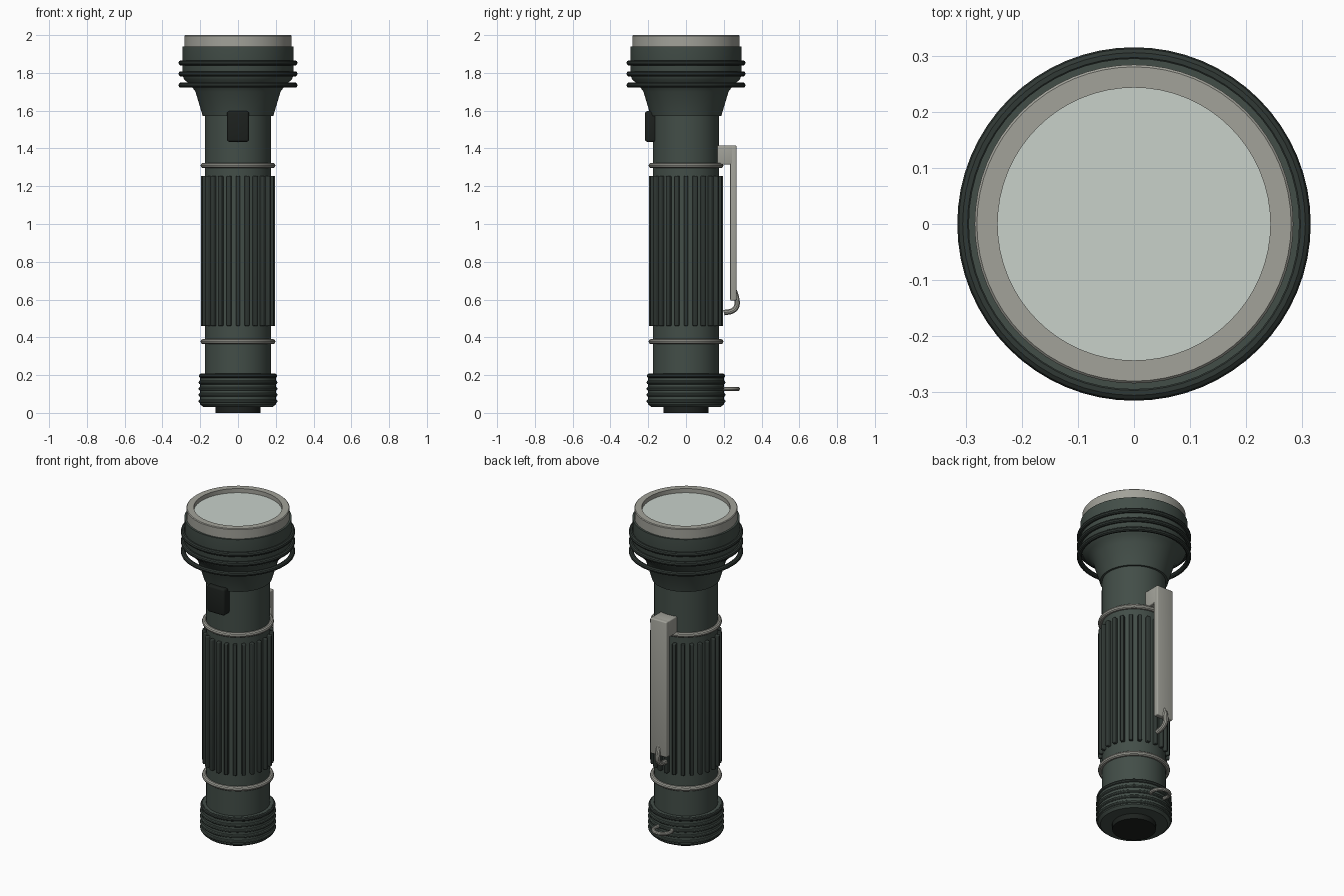
import bpy
from math import pi, sin, cos, radians

if "Cube" in bpy.data.objects:
    bpy.data.objects.remove(bpy.data.objects["Cube"])


def material(name, rgb):
    m = bpy.data.materials.new(name)
    m.diffuse_color = (*rgb, 1)
    m.use_nodes = True
    m.node_tree.nodes["Principled BSDF"].inputs["Base Color"].default_value = m.diffuse_color
    return m


GREEN = material("olive_green", (0.055, 0.075, 0.064))
DARK = material("dark_green", (0.03, 0.04, 0.035))
BLACK = material("black_rubber", (0.012, 0.015, 0.013))
METAL = material("grey_metal", (0.36, 0.36, 0.32))
GLASS = material("lens_glass", (0.58, 0.64, 0.59))


def finish(ob, name, mat, smooth=True):
    ob.name = name
    ob.data.materials.append(mat)
    if smooth:
        bpy.ops.object.select_all(action='DESELECT')
        ob.select_set(True)
        bpy.context.view_layer.objects.active = ob
        bpy.ops.object.shade_smooth_by_angle(angle=radians(30))
    return ob


def lathe(name, profile, mat, n=64, closed=False):
    """Spin (radius, z) points, listed bottom to top, around z."""
    verts = [(r * cos(2 * pi * i / n), r * sin(2 * pi * i / n), z)
             for r, z in profile for i in range(n)]
    k = len(profile)
    faces = []
    for j in range(k if closed else k - 1):
        a, b = j * n, (j + 1) % k * n
        for i in range(n):
            i2 = (i + 1) % n
            faces.append((a + i, a + i2, b + i2, b + i))
    if not closed:
        faces.append(tuple(reversed(range(n))))
        faces.append(tuple(range((k - 1) * n, k * n)))
    me = bpy.data.meshes.new(name)
    me.from_pydata(verts, [], faces)
    ob = bpy.data.objects.new(name, me)
    bpy.context.collection.objects.link(ob)
    return finish(ob, name, mat)


def ring(name, major, minor, z, mat, y=0, n=64):
    bpy.ops.mesh.primitive_torus_add(major_radius=major, minor_radius=minor,
                                     major_segments=n, minor_segments=10,
                                     location=(0, y, z))
    return finish(bpy.context.object, name, mat)


def box(name, lo, hi, mat, bevel=0.0, turn=0.0):
    """Box between two corners, then turned about the z axis of the model."""
    c = [(a + b) / 2 for a, b in zip(lo, hi)]
    x, y = c[0] * cos(turn) - c[1] * sin(turn), c[0] * sin(turn) + c[1] * cos(turn)
    bpy.ops.mesh.primitive_cube_add(size=1, location=(x, y, c[2]), rotation=(0, 0, turn))
    ob = bpy.context.object
    ob.scale = [b - a for a, b in zip(lo, hi)]
    bpy.ops.object.transform_apply(location=False, rotation=False, scale=True)
    if bevel:
        mod = ob.modifiers.new("bevel", 'BEVEL')
        mod.width, mod.segments = bevel, 3
        bpy.ops.object.modifier_apply(modifier=mod.name)
    return finish(ob, name, mat)


# Barrel and tail
lathe("barrel", [(0.175, 0.18), (0.175, 1.60)], GREEN)
lathe("tail_cap", [(0.185, 0.032), (0.2, 0.045), (0.2, 0.2), (0.193, 0.208)], GREEN)
for i in range(4):
    ring(f"tail_thread_{i + 1}", 0.199, 0.01, 0.062 + 0.033 * i, GREEN)
ring("tail_cap_rim", 0.195, 0.012, 0.196, DARK)
lathe("tail_button", [(0.12, 0.0), (0.12, 0.04)], BLACK, 48)

# Grip ribs
RIBS = 24
for i in range(RIBS):
    box(f"grip_rib_{i + 1}", (-0.011, 0.165, 0.46), (0.011, 0.197, 1.255), DARK,
        0.005, 2 * pi * i / RIBS)

# Metal bands at the ends of the grip
ring("lower_band", 0.184, 0.014, 0.377, METAL)
ring("upper_band", 0.184, 0.014, 1.31, METAL)

# Flared head
lathe("head", [(0.187, 1.573), (0.225, 1.70), (0.25, 1.735), (0.285, 1.765),
               (0.295, 1.79), (0.295, 1.94)], GREEN)
for i, z in enumerate((1.735, 1.795, 1.853)):
    ring(f"head_ring_{i + 1}", 0.301, 0.014, z, DARK)

# Bezel and lens
lathe("bezel", [(0.243, 1.93), (0.284, 1.93), (0.284, 1.996), (0.28, 2.0),
                (0.243, 2.0)], METAL, closed=True)
lathe("lens", [(0.244, 1.935), (0.244, 1.975)], GLASS)

# Slide switch on the front
box("switch", (-0.058, -0.217, 1.435), (0.058, -0.155, 1.597), BLACK, 0.012)

# Belt clip on the back
box("clip_bracket", (-0.055, 0.16, 1.315), (0.055, 0.25, 1.416), METAL, 0.006)
box("clip_strip", (-0.055, 0.234, 0.595), (0.055, 0.267, 1.416), METAL, 0.006)

# Bent wire hook at the foot of the clip
curve = bpy.data.curves.new("clip_hook", 'CURVE')
curve.dimensions = '3D'
curve.bevel_depth, curve.bevel_resolution = 0.015, 3
curve.use_fill_caps = True
path = [(0.25, 0.66), (0.267, 0.61), (0.268, 0.565), (0.25, 0.543), (0.2, 0.53)]
spline = curve.splines.new('BEZIER')
spline.bezier_points.add(len(path) - 1)
for p, (y, z) in zip(spline.bezier_points, path):
    p.co = (0, y, z)
    p.handle_left_type = p.handle_right_type = 'AUTO'
hook = bpy.data.objects.new("clip_hook", curve)
bpy.context.collection.objects.link(hook)
bpy.ops.object.select_all(action='DESELECT')
hook.select_set(True)
bpy.context.view_layer.objects.active = hook
bpy.ops.object.convert(target='MESH')
finish(bpy.context.object, "clip_hook", METAL)

# Lanyard loop on the tail cap
ring("lanyard_loop", 0.052, 0.011, 0.127, METAL, y=0.223, n=32)
